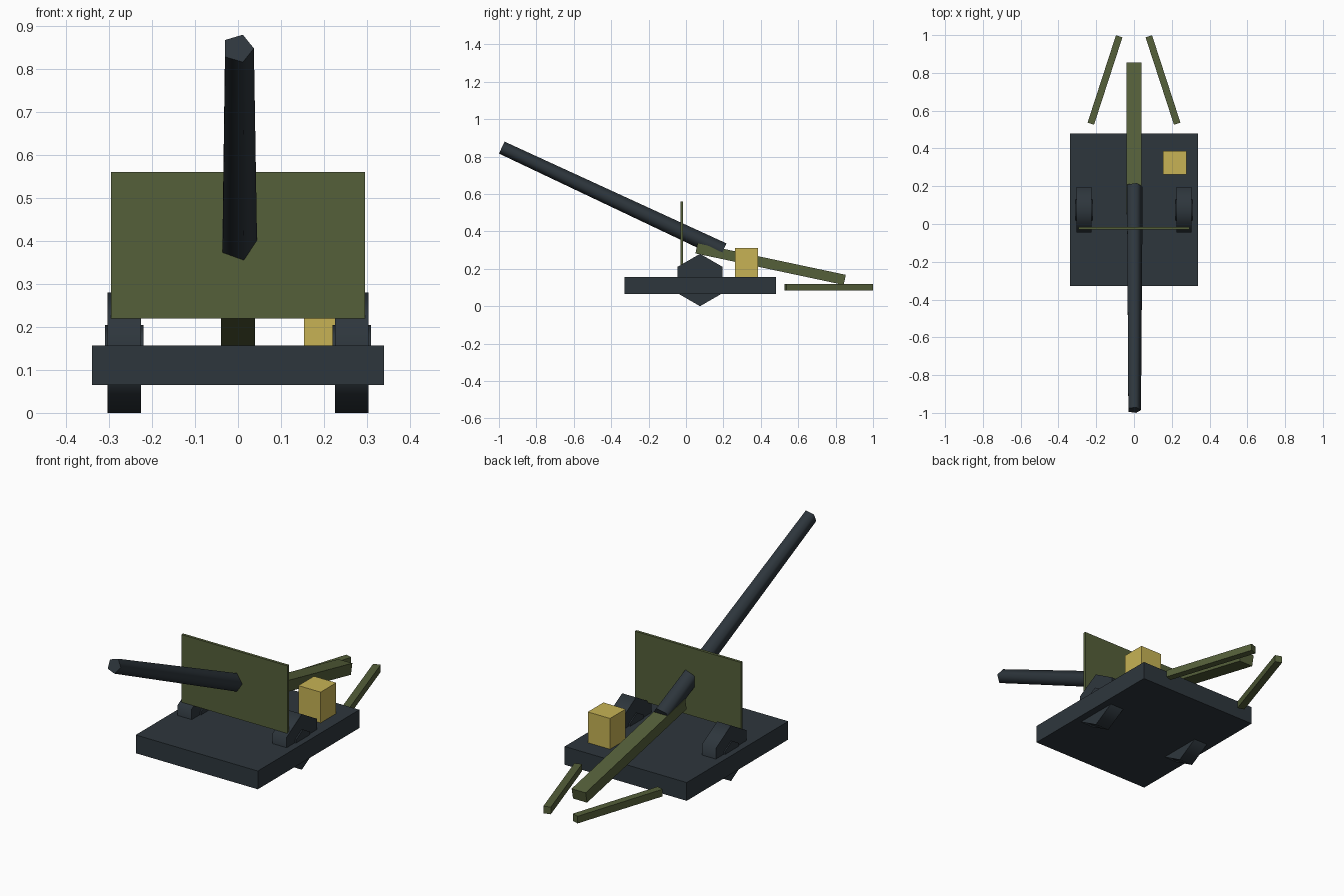
import bpy, bmesh
from math import radians, sin, cos, tau
from mathutils import Vector, Matrix

cube = bpy.data.objects.get("Cube")
if cube:
    bpy.data.objects.remove(cube, do_unlink=True)


def material(name, rgb):
    m = bpy.data.materials.new(name)
    m.use_nodes = True
    m.diffuse_color = (*rgb, 1)
    m.node_tree.nodes["Principled BSDF"].inputs["Base Color"].default_value = (*rgb, 1)
    return m


STEEL = material("dark steel", (0.027, 0.037, 0.046))
OLIVE = material("olive paint", (0.090, 0.115, 0.042))
YELLOW = material("crate yellow", (0.57, 0.45, 0.09))


def finish(name, bm, mat):
    bmesh.ops.recalc_face_normals(bm, faces=bm.faces)
    mesh = bpy.data.meshes.new(name)
    bm.to_mesh(mesh)
    bm.free()
    mesh.materials.append(mat)
    ob = bpy.data.objects.new(name, mesh)
    bpy.context.collection.objects.link(ob)
    return ob


def box(name, center, size, mat, axis="Z", angle=0):
    """Box of the given size, turned about one axis through its center."""
    bm = bmesh.new()
    bmesh.ops.create_cube(bm, size=1)
    turn = Matrix.Rotation(radians(angle), 4, axis)
    bm.transform(Matrix.Translation(center) @ turn @ Matrix.Diagonal((*size, 1)))
    return finish(name, bm, mat)


def frustum(name, sides, start, end, r_start, r_end, u, v, mat):
    """Few-sided tapered rod: smooth sides, flat caps, first corner along u."""
    bm = bmesh.new()
    rings = []
    for p, r in ((start, r_start), (end, r_end)):
        rings.append([bm.verts.new(Vector(p) + r * (cos(tau * i / sides) * Vector(u)
                                                    + sin(tau * i / sides) * Vector(v)))
                      for i in range(sides)])
    a, b = rings
    for i in range(sides):
        j = (i + 1) % sides
        bm.faces.new((a[i], a[j], b[j], b[i])).smooth = True
    bm.faces.new(a)
    bm.faces.new(b)
    return finish(name, bm, mat)


# Base, shield and ammunition crate
box("platform", (0, 0.076, 0.111), (0.68, 0.808, 0.092), STEEL)
box("shield", (0, -0.022, 0.39), (0.59, 0.014, 0.341), OLIVE)
box("ammunition_crate", (0.215, 0.324, 0.232), (0.124, 0.124, 0.16), YELLOW)

# Barrel raised toward the front
elevation = radians(25)
frustum("barrel", 5, (0, 0.198, 0.296), (0, -0.985, 0.848), 0.046, 0.037,
        (1, 0, 0), (0, sin(elevation), cos(elevation)), STEEL)

# Trail beam sloping down to the rear
box("trail_beam", (0, 0.4525, 0.225), (0.078, 0.81, 0.055), OLIVE, "X", -12)

# Wheels, hubs and splayed rear legs on both sides
for side, s in (("left", 1), ("right", -1)):
    for part, half, r in (("wheel", 0.039, 0.14), ("hub", 0.045, 0.064)):
        x = 0.2645 * s
        frustum(f"{side}_{part}", 6, (x - half, 0.075, 0.14), (x + half, 0.075, 0.14),
                r, r, (0, 0, 1), (0, 1, 0), STEEL)
    box(f"{side}_rear_leg", (0.1535 * s, 0.7625, 0.102), (0.036, 0.486, 0.036),
        OLIVE, "Z", 18 * s)
